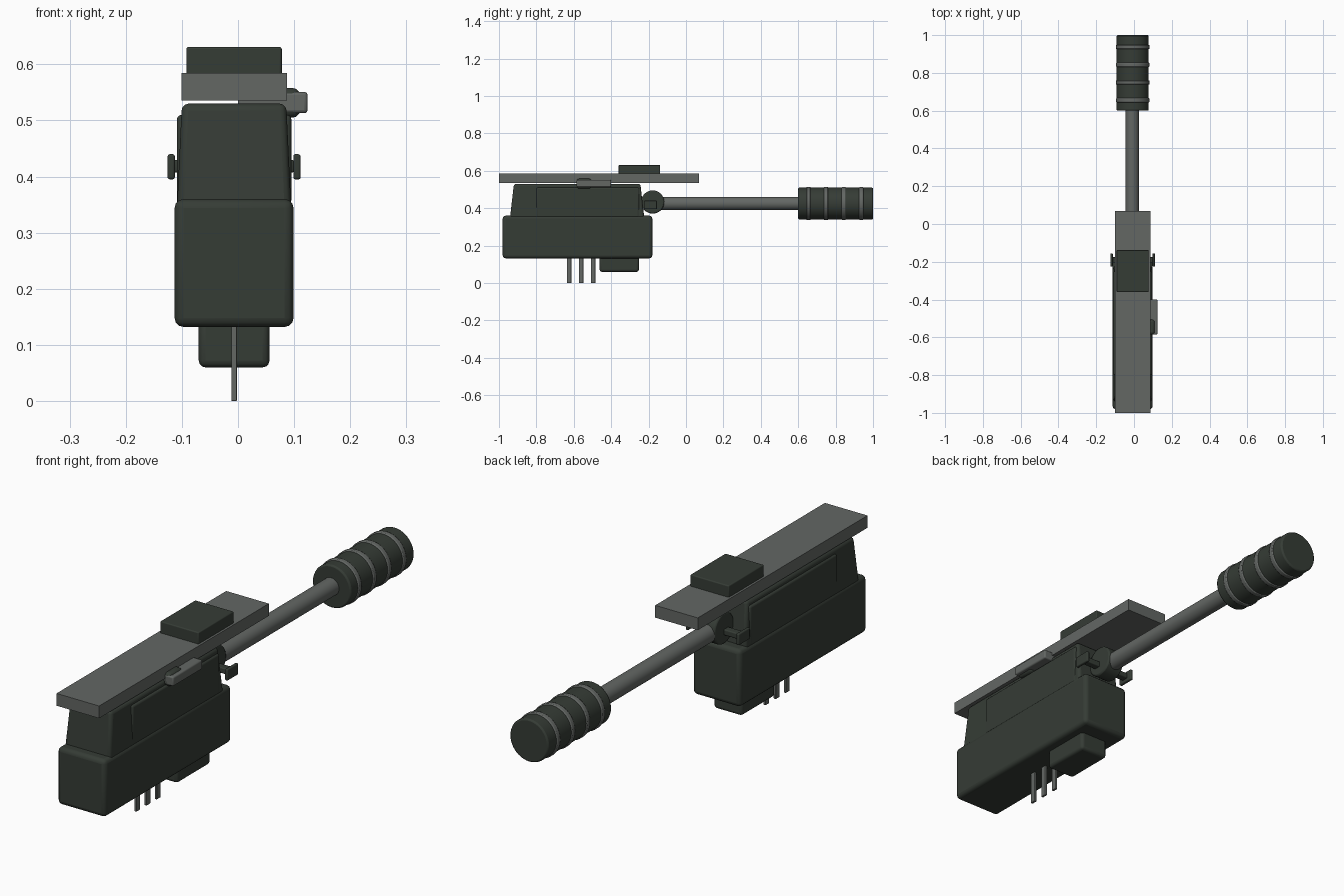
import bpy, bmesh, math
from mathutils import Matrix, Vector

if "Cube" in bpy.data.objects:
    bpy.data.objects.remove(bpy.data.objects["Cube"])


def material(name, colour):
    m = bpy.data.materials.new(name)
    m.diffuse_color = (*colour, 1)
    m.use_nodes = True
    m.node_tree.nodes["Principled BSDF"].inputs["Base Color"].default_value = m.diffuse_color
    return m


DARK = material("dark green grey", (0.036, 0.045, 0.036))
GREY = material("mid grey", (0.125, 0.135, 0.127))
CX, CZ = -0.007, 0.425          # centre line and lever height


def finish(name, bm, mat, bevel=0.0, segments=3):
    bmesh.ops.recalc_face_normals(bm, faces=bm.faces)
    mesh = bpy.data.meshes.new(name)
    bm.to_mesh(mesh)
    bm.free()
    mesh.materials.append(mat)
    ob = bpy.data.objects.new(name, mesh)
    bpy.context.collection.objects.link(ob)
    if bevel:
        b = ob.modifiers.new("rounded edges", 'BEVEL')
        b.width, b.segments = bevel, segments
        b.limit_method = 'ANGLE'
    bpy.ops.object.select_all(action='DESELECT')
    ob.select_set(True)
    bpy.context.view_layer.objects.active = ob
    bpy.ops.object.shade_smooth_by_angle(angle=math.radians(35))
    return ob


def box(name, x, y, z, mat, bevel=0.0, taper=(0, 0)):
    """Box from (min, max) ranges; taper pulls the top in along x and y."""
    bm = bmesh.new()
    bmesh.ops.create_cube(bm, size=1)
    for v in bm.verts:
        top = v.co.z > 0
        p = [r[1] if c > 0 else r[0] for r, c in zip((x, y, z), v.co)]
        if top:
            p[0] -= math.copysign(taper[0], v.co.x)
            p[1] -= math.copysign(taper[1], v.co.y)
        v.co = Vector(p)
    return finish(name, bm, mat, bevel)


def cylinder(name, radius, axis, centre, length, mat, bevel=0.0, sides=40):
    bm = bmesh.new()
    turn = Matrix.Rotation(math.pi / 2, 4, 'Y' if axis == 'X' else 'X')
    bmesh.ops.create_cone(bm, cap_ends=True, segments=sides, radius1=radius,
                          radius2=radius, depth=length,
                          matrix=Matrix.Translation(centre) @ turn)
    return finish(name, bm, mat, bevel, 2)


# Housing: wide base, tapered upper part and raised side panel
box("housing_base", (-0.113, 0.099), (-0.98, -0.18), (0.132, 0.36), DARK, 0.016)
box("housing_top", (-0.109, 0.095), (-0.942, -0.222), (0.34, 0.53), DARK, 0.012, (0.009, 0.022))
box("side_panels", (-0.109, 0.095), (-0.80, -0.25), (0.35, 0.51), DARK, 0.008)
box("foot_block", (CX - 0.063, CX + 0.063), (-0.462, -0.252), (0.06, 0.15), DARK, 0.012)

# Contact pins
for i in range(3):
    y = -0.625 + i * 0.064
    box(f"pin_{i + 1}", (CX - 0.005, CX + 0.005), (y - 0.012, y + 0.012), (0, 0.14), GREY, 0.002)

# Top plate with pad
box("top_plate", (-0.101, 0.087), (-1, 0.07), (0.536, 0.585), GREY)
box("top_pad", (-0.092, 0.078), (-0.36, -0.138), (0.58, 0.631), DARK, 0.004)

# Side latch
box("latch_arm", (0.0, 0.124), (-0.585, -0.40), (0.513, 0.551), GREY, 0.006)
box("latch_knob", (0.07, 0.111), (-0.585, -0.505), (0.505, 0.558), DARK, 0.014)

# Lever pivot and its side tabs
cylinder("pivot_drum", 0.062, 'X', (CX, -0.178, CZ + 0.008), 0.075, DARK, 0.006)
for name, side in (("left_tab", -1), ("right_tab", 1)):
    x = CX + side * 0.112
    box(name, (x - 0.0065, x + 0.0065), (-0.225, -0.155), (0.395, 0.44), DARK, 0.004)
box("pivot_axle", (CX - 0.107, CX + 0.107), (-0.205, -0.175), (0.407, 0.43), DARK, 0.004)

# Lever rod and ringed grip
cylinder("lever_rod", 0.035, 'Y', (CX - 0.002, 0.23, CZ), 0.8, GREY)
cylinder("grip", 0.085, 'Y', (CX, 0.80, CZ), 0.40, DARK, 0.006)
for i in range(4):
    cylinder(f"grip_ring_{i + 1}", 0.089, 'Y', (CX, 0.655 + i * 0.094, CZ), 0.022, GREY, 0.004)
